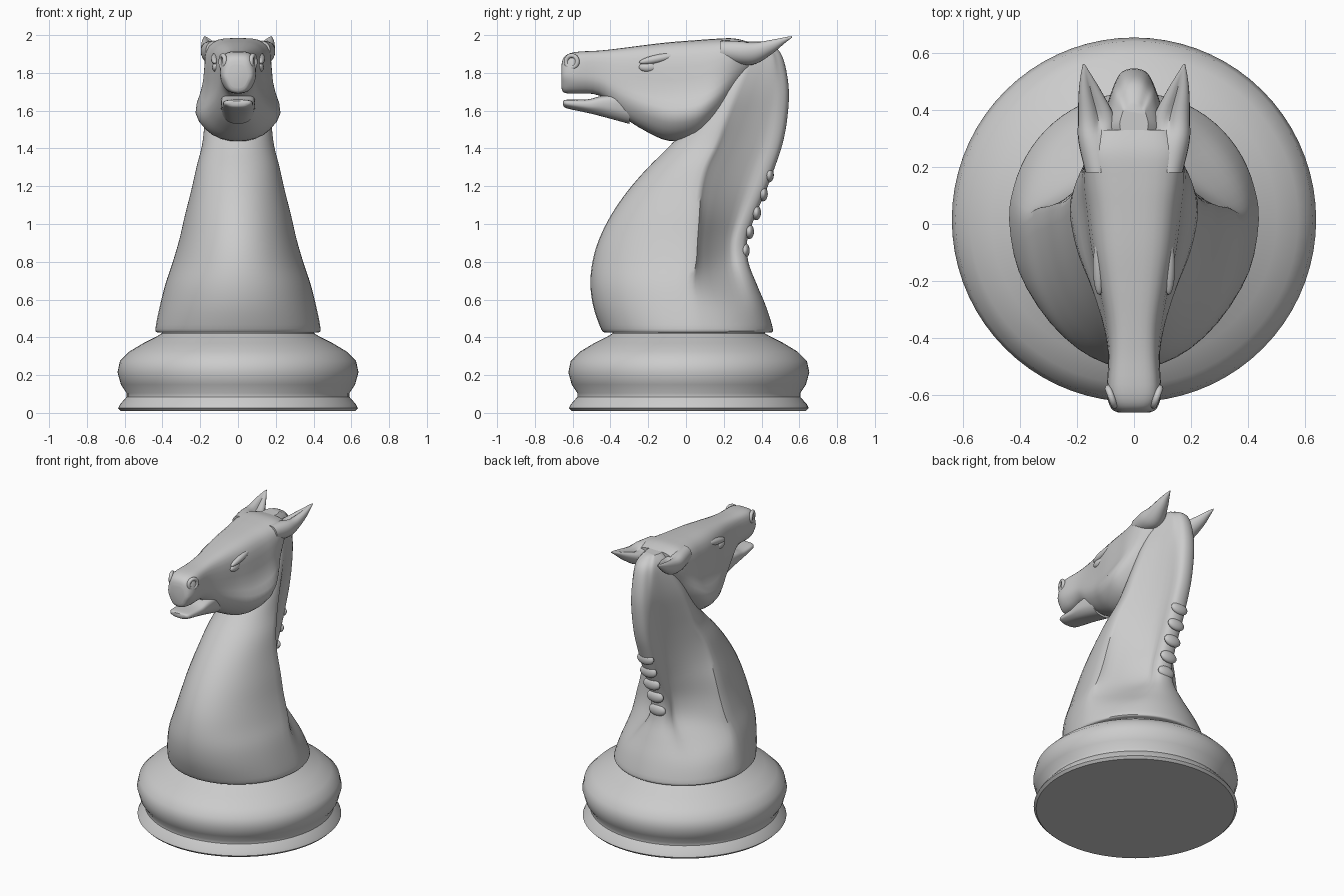
import bpy, bmesh, math
from mathutils import Vector

if "Cube" in bpy.data.objects:
    bpy.data.objects.remove(bpy.data.objects["Cube"])


def catmull(a, b, c, d, t):
    return 0.5 * (2 * b + (c - a) * t + (2 * a - 5 * b + 4 * c - d) * t * t
                  + (3 * b - a - 3 * c + d) * t ** 3)


def smooth(rows, n, closed=False):
    """Spline through a list of vectors, n steps per span."""
    rows = [Vector(r) for r in rows]
    count, out = len(rows), []
    pick = (lambda i: rows[i % count]) if closed else (lambda i: rows[max(0, min(count - 1, i))])
    for i in range(count if closed else count - 1):
        for j in range(n):
            out.append(catmull(pick(i - 1), pick(i), pick(i + 1), pick(i + 2), j / n))
    return out if closed else out + [rows[-1]]


def finish(obj, angle=40):
    bpy.ops.object.select_all(action='DESELECT')
    obj.select_set(True)
    bpy.context.view_layer.objects.active = obj
    bpy.ops.object.shade_smooth_by_angle(angle=math.radians(angle))
    return obj


def skin(name, rings, angle=40):
    """Skin closed rings of equal length and cap both ends."""
    bm = bmesh.new()
    vs = [[bm.verts.new(p) for p in ring] for ring in rings]
    n = len(vs[0])
    for a, b in zip(vs, vs[1:]):
        for i in range(n):
            bm.faces.new((a[i], a[(i + 1) % n], b[(i + 1) % n], b[i]))
    bm.faces.new(vs[0])
    bm.faces.new(vs[-1])
    bmesh.ops.recalc_face_normals(bm, faces=bm.faces)
    mesh = bpy.data.meshes.new(name)
    bm.to_mesh(mesh)
    bm.free()
    obj = bpy.data.objects.new(name, mesh)
    bpy.context.collection.objects.link(obj)
    return finish(obj, angle)


def loft(name, rows, section, steps=4):
    """Smooth the row parameters, build half sections, mirror and skin."""
    rings = []
    for row in smooth(rows, steps):
        half = section(*row)
        full = half + [(-x, y, z) for x, y, z in half[-2:0:-1]]
        rings.append(smooth(full, 3, closed=True))
    return skin(name, rings)


def ball(name, loc, scale):
    bpy.ops.mesh.primitive_uv_sphere_add(segments=20, ring_count=12, radius=1, location=loc)
    obj = bpy.context.object
    obj.name, obj.scale = name, scale
    return finish(obj)


# Turned base with foot flange, groove and fat collar
profile = [(.62, .01), (.635, .025), (.625, .045), (.59, .085), (.59, .105), (.62, .15),
           (.638, .215), (.625, .275), (.575, .325), (.5, .37), (.43, .405), (.405, .42), (.40, .435)]
skin("turned_base", [[(r * math.cos(a), .015 + r * math.sin(a), z)
                      for a in (math.tau * i / 72 for i in range(72))] for r, z in profile], 35)


# Chest and neck: rounded front, pinched flanks behind it, narrow mane at the back
def neck_section(z, f, b, w, e, m, k):
    quarter = [math.pi / 8 * i for i in range(5)]
    front = [(w * math.sin(a), e - (e - f) * math.cos(a), z) for a in quarter]
    L = b - e
    pinched = [(w * .86, e + .12 * L), (m + (w - m) * .4, e + .38 * L),
               (m + .012, e + .68 * L), (m + .005, b - .05), (m * .75, b - .012), (0, b)]
    back = []
    for i, (x, y) in enumerate(pinched):
        a = math.pi / 2 * (i + 1) / 6
        back.append((x * k + w * math.cos(a) * (1 - k), y * k + (e + L * math.sin(a)) * (1 - k), z))
    back[-1] = (0, b, z)
    return front + back


loft("chest_and_neck", [
    (.425, -.43, .45, .425, .01, .07, 0),
    (.445, -.45, .46, .437, .01, .07, 0),
    (.56, -.49, .425, .415, 0, .07, .12),
    (.68, -.506, .375, .385, 0, .07, .5),
    (.80, -.495, .33, .345, .03, .065, .9),
    (.92, -.46, .325, .31, .04, .06, 1),
    (1.05, -.395, .37, .28, .05, .055, 1),
    (1.18, -.305, .425, .247, .06, .055, 1),
    (1.30, -.20, .47, .22, .09, .055, 1),
    (1.42, -.08, .51, .19, .15, .055, 1),
    (1.55, .03, .535, .175, .2, .055, .9),
    (1.70, .12, .545, .155, .26, .055, .7),
    (1.84, .2, .525, .12, .32, .055, .5),
    (1.92, .25, .49, .09, .34, .05, .3),
    (1.965, .29, .42, .05, .35, .03, .2)], neck_section)


# Head and jaw are lofted from upright sections running nose to nape
def head_section(y, top, bottom, wt, wm, wl):
    h = top - bottom
    return [(0, y, top), (wt * .65, y, top - .025 * h), (wt, y, top - .16 * h),
            (wm, y, top - .5 * h), (wl, y, top - .74 * h), (wl * .62, y, top - .94 * h), (0, y, bottom)]


loft("head", [
    (-.66, 1.84, 1.72, .045, .055, .045),
    (-.645, 1.885, 1.695, .065, .08, .065),
    (-.59, 1.91, 1.69, .085, .095, .085),
    (-.46, 1.918, 1.68, .08, .09, .085),
    (-.35, 1.93, 1.58, .09, .105, .105),
    (-.22, 1.947, 1.495, .115, .13, .15),
    (-.09, 1.962, 1.44, .14, .16, .20),
    (.05, 1.973, 1.455, .155, .18, .225),
    (.15, 1.98, 1.53, .165, .185, .20),
    (.25, 1.983, 1.65, .165, .165, .14),
    (.33, 1.965, 1.75, .13, .13, .10)], head_section)

loft("lower_jaw", [
    (-.65, 1.652, 1.628, .04, .045, .035),
    (-.63, 1.658, 1.612, .068, .072, .06),
    (-.52, 1.66, 1.588, .078, .082, .07),
    (-.44, 1.68, 1.568, .085, .088, .075),
    (-.30, 1.70, 1.53, .09, .09, .08)], head_section)

# Mirrored ears, nostrils, eyes and brows
for side, s in (("left", -1), ("right", 1)):
    rings = []
    for y, cx, cz, rx, rz, hollow in smooth([
            (.18, .125, 1.92, .045, .05, 0), (.29, .13, 1.915, .065, .07, .3),
            (.37, .13, 1.92, .066, .072, .75), (.46, .152, 1.95, .042, .046, .75),
            (.52, .167, 1.975, .02, .02, .5), (.56, .176, 1.99, .003, .004, 0)], 4):
        ring = []
        for i in range(24):
            a = math.tau * i / 24
            dent = 1 - hollow * max(0, math.cos(a - math.radians(105))) ** 2
            ring.append((s * (cx + rx * math.cos(a) * dent), y, cz + rz * math.sin(a) * dent))
        rings.append(ring)
    skin(side + "_ear", rings)

    bpy.ops.mesh.primitive_torus_add(major_segments=24, minor_segments=10, major_radius=.032,
                                     minor_radius=.012, location=(s * .08, -.605, 1.86),
                                     rotation=(0, math.pi / 2, -s * .35))
    bpy.context.object.name = side + "_nostril"
    finish(bpy.context.object)
    ball(side + "_eye", (s * .115, -.2, 1.83), (.022, .05, .026))
    brow = ball(side + "_brow", (s * .122, -.15, 1.875), (.022, .10, .022))
    brow.rotation_euler.x = .2

# Wavy locks along the lower mane
for i in range(5):
    z = .86 + .1 * i
    ball("mane_lock", (0, (.312, .335, .372, .408, .44)[i], z), (.062, .025, .04))
